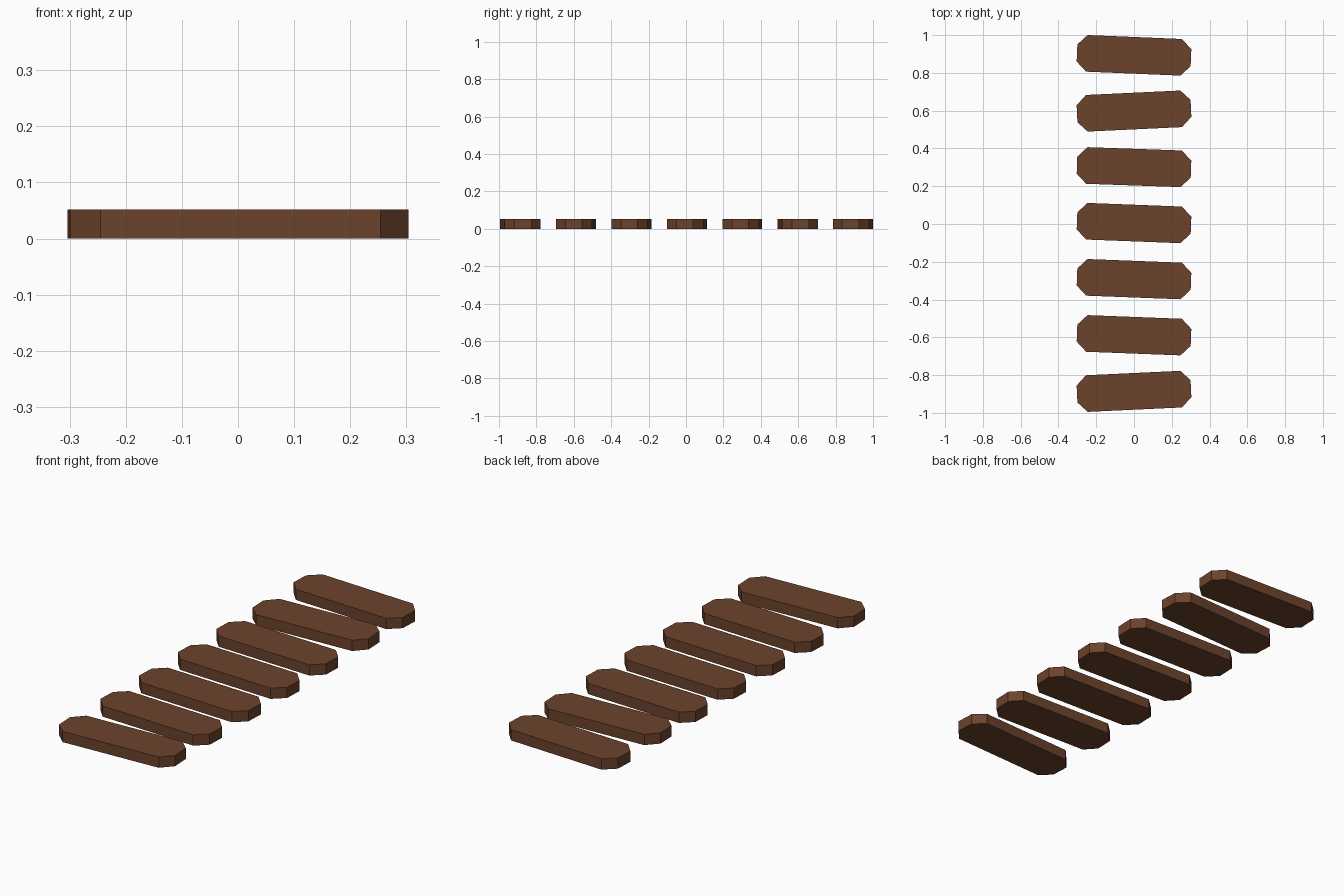
import bpy, bmesh
from math import radians

if "Cube" in bpy.data.objects:
    bpy.data.objects.remove(bpy.data.objects["Cube"])

# Wood colour shared by all planks
wood = bpy.data.materials.new("wood")
wood.diffuse_color = (0.15, 0.055, 0.025, 1)
wood.use_nodes = True
wood.node_tree.nodes["Principled BSDF"].inputs["Base Color"].default_value = wood.diffuse_color

HALF_LENGTH, HALF_WIDTH, CHAMFER, THICKNESS = 0.302, 0.097, 0.052, 0.052


def make_plank(name, y, angle):
    """Flat board with clipped corners, laid on the ground."""
    l, w, c = HALF_LENGTH, HALF_WIDTH, CHAMFER
    outline = [(-l + c, -w), (l - c, -w), (l, -w + c), (l, w - c),
               (l - c, w), (-l + c, w), (-l, w - c), (-l, -w + c)]
    bm = bmesh.new()
    base = bm.faces.new([bm.verts.new((px, py, 0)) for px, py in outline])
    top = bmesh.ops.extrude_face_region(bm, geom=[base], use_keep_orig=True)
    verts = [g for g in top["geom"] if isinstance(g, bmesh.types.BMVert)]
    bmesh.ops.translate(bm, verts=verts, vec=(0, 0, THICKNESS))
    bmesh.ops.recalc_face_normals(bm, faces=bm.faces)
    mesh = bpy.data.meshes.new(name)
    bm.to_mesh(mesh)
    bm.free()
    mesh.materials.append(wood)
    obj = bpy.data.objects.new(name, mesh)
    obj.location.y = y
    obj.rotation_euler.z = radians(angle)
    bpy.context.collection.objects.link(obj)


# Row of slightly crooked planks: centre y, turn in degrees
planks = [(-0.886, 2.7), (-0.589, -2.2), (-0.292, -2.2), (0.005, -2.2),
          (0.301, -2.0), (0.598, 2.7), (0.893, -2.4)]
for i, (y, angle) in enumerate(planks, 1):
    make_plank(f"plank_{i}", y, angle)
